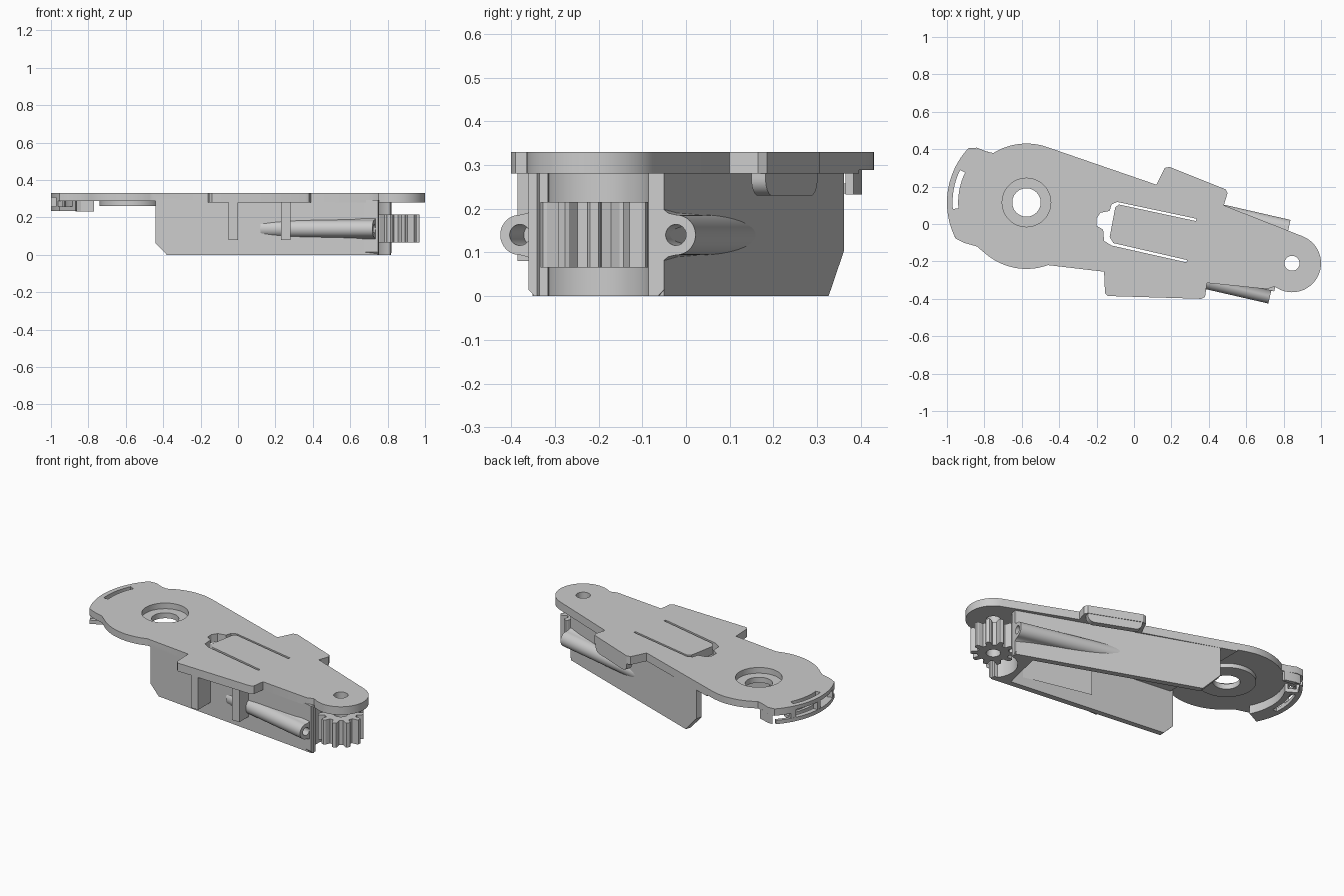
import bpy
import bmesh
from math import sin, cos, radians, pi
from mathutils import Matrix, Vector

cube = bpy.data.objects.get("Cube")
if cube:
    bpy.data.objects.remove(cube)

grey = bpy.data.materials.new("plain grey")
grey.use_nodes = True
GREY = (0.6, 0.6, 0.6, 1)
grey.diffuse_color = GREY
grey.node_tree.nodes["Principled BSDF"].inputs["Base Color"].default_value = GREY

TOP, UNDER = 0.33, 0.28
JOIN = 0.293  # parts below reach just into the plate
PIVOT, GEAR = (-0.575, 0.115), (0.845, -0.21)

# Slanted main axis: local x runs along the arm, local y across it
ARM = Matrix.Rotation(radians(-12.9), 4, 'Z')
# Profile plane across the arm: (across, up) extruded along the arm
ACROSS = ARM @ Matrix(((0, 0, 1, 0), (1, 0, 0, 0), (0, 1, 0, 0), (0, 0, 0, 1)))


def prism(name, pts, z0, z1, matrix=Matrix()):
    """Extrude a closed 2D profile from z0 to z1, then place it."""
    bm = bmesh.new()
    low = [bm.verts.new((x, y, z0)) for x, y in pts]
    high = [bm.verts.new((x, y, z1)) for x, y in pts]
    bm.faces.new(low)
    bm.faces.new(high)
    for i in range(len(pts)):
        j = (i + 1) % len(pts)
        bm.faces.new((low[i], low[j], high[j], high[i]))
    bmesh.ops.transform(bm, matrix=matrix, verts=bm.verts)
    bmesh.ops.recalc_face_normals(bm, faces=bm.faces)
    mesh = bpy.data.meshes.new(name)
    bm.to_mesh(mesh)
    bm.free()
    mesh.materials.append(grey)
    ob = bpy.data.objects.new(name, mesh)
    bpy.context.collection.objects.link(ob)
    return ob


def arc(c, r, a0, a1, n=24):
    angles = [radians(a0 + (a1 - a0) * i / n) for i in range(n + 1)]
    return [(c[0] + r * cos(a), c[1] + r * sin(a)) for a in angles]


def disc(name, c, r, z0, z1, matrix=Matrix()):
    return prism(name, arc(c, r, 0, 360, 48)[:-1], z0, z1, matrix)


def sector(name, r0, r1, a0, a1, z0, z1):
    return prism(name, arc(PIVOT, r1, a0, a1) + arc(PIVOT, r0, a1, a0), z0, z1)


def upright(start, end, side=1):
    """Frame of a vertical panel: x from start to end, y up, z to one side."""
    d = Vector((end[0] - start[0], end[1] - start[1], 0))
    n = d.normalized()
    m = Matrix(((n.x, 0, side * n.y, start[0]), (n.y, 0, -side * n.x, start[1]),
                (0, 1, 0, 0), (0, 0, 0, 1)))
    return m, d.length


def cut(ob, cutter):
    """Subtract the cutter and remove it."""
    cutter.hide_render = True
    mod = ob.modifiers.new("cut", 'BOOLEAN')
    mod.object, mod.operation, mod.solver = cutter, 'DIFFERENCE', 'EXACT'
    bpy.context.view_layer.objects.active = ob
    bpy.ops.object.modifier_apply(modifier=mod.name)
    bpy.data.objects.remove(cutter)


# Top plate: rounded ends joined by tapering sides with two side tabs
outline = arc(PIVOT, 0.425, 137, 207)
outline += [(-0.91, -0.1), (-0.84, -0.12)]
outline += arc((-0.575, 0.095), 0.335, 231, 290)
outline += [(-0.16, -0.255), (-0.155, -0.37), (-0.14, -0.385), (0.36, -0.4),
            (0.38, -0.39), (0.39, -0.315), (0.71, -0.348), (0.75, -0.335)]
outline += arc(GEAR, 0.155, 238, 428)
outline += [(0.48, 0.1), (0.5, 0.165), (0.49, 0.185), (0.19, 0.305),
            (0.165, 0.3), (0.12, 0.21)]
outline += arc((-0.575, 0.095), 0.335, 70, 122)
outline += [(-0.79, 0.388), (-0.84, 0.408)]
plate = prism("top_plate", outline, UNDER, TOP)
boss = disc("pivot_boss", PIVOT, 0.165, 0.262, JOIN)

# The pivot end is slightly thinner
cut(plate, prism("thinning_cutter", [(-1.1, -0.5), (-0.42, -0.5), (-0.42, 0.5),
                                     (-1.1, 0.5)], 0.2, 0.288))

# Tongue slot
slot = [(0.335, 0.028), (-0.09, 0.118), (-0.12, 0.105), (-0.13, 0.07),
        (-0.18, 0.06), (-0.2, 0.03), (-0.2, -0.01), (-0.165, -0.03),
        (-0.16, -0.09), (-0.12, -0.115), (0.28, -0.205), (0.285, -0.193),
        (-0.11, -0.102), (-0.13, -0.07), (-0.1, 0.09), (-0.08, 0.104), (0.33, 0.016)]
cut(plate, prism("slot_cutter", slot, 0.2, 0.4))

# Pivot bore with counterbore, gear shaft hole
for part in (plate, boss):
    cut(part, disc("bore_cutter", PIVOT, 0.076, 0.2, 0.4))
cut(plate, disc("counterbore_cutter", PIVOT, 0.13, 0.295, 0.4))
cut(plate, disc("shaft_cutter", GEAR, 0.04, 0.2, 0.4))

# Curved end guide: lower rail, inner wall and posts with windows between
rail = sector("end_rail", 0.33, 0.425, 150, 207, 0.235, 0.258)
for part in (plate, rail):
    cut(part, sector("arc_slot_cutter", 0.365, 0.395, 154, 185, 0.2, 0.4))
for a in (154, 179):
    cut(plate, sector("window_cutter", 0.38, 0.45, a, a + 21, 0.2, 0.306))
sector("end_inner_wall", 0.33, 0.348, 150, 207, 0.236, JOIN)
sector("end_rail_tip", 0.405, 0.424, 138, 152, 0.235, 0.258)
for a in (150, 175, 200):
    sector("end_post", 0.395, 0.424, a, a + 4, 0.25, JOIN)
prism("end_tab", [(-0.84, 0.375), (-0.77, 0.365), (-0.77, 0.383), (-0.84, 0.403),
                  (-0.87, 0.403)], 0.232, JOIN)

# Upright side walls, flush with the plate, with a 45 degree open-end corner
for name, start, end, chamfer, side in (
        ("front_wall", (0.745, -0.351), (-0.44, -0.219), 0.06, 1),
        ("back_wall", (0.815, -0.05), (-0.325, 0.362), 0.105, -1)):
    frame, length = upright(start, end, side)
    prism(name, [(0, 0), (length - chamfer, 0), (length, chamfer),
                 (length, JOIN), (0, JOIN)], 0, 0.035, frame)

# Gear housing end with a round pocket
housing = prism("gear_housing", [(-0.17, 0), (0.12, 0), (0.134, 0.015),
                                 (0.134, JOIN), (-0.184, JOIN),
                                 (-0.184, 0.015)], 0.69, 0.811, ACROSS)
cut(housing, disc("pocket_cutter", (0.871, -0.033), 0.144, -0.1, UNDER, ARM))

# Screw sleeves, flared at the root, that fade into the tapering walls
FLARE = [(0.018, 0.05), (0.028, 0.058), (0.036, 0.072), (0.045, 0.085)]
for name, v, s, end in (("front_sleeve", -0.208, -1, 0.795),
                        ("back_sleeve", 0.162, 1, 0.811)):
    pts = [(v - s * i, 0.14 - h) for i, h in reversed(FLARE)]
    pts += [(v + s * x, z) for x, z in arc((0, 0.14), 0.046, -90, 90)]
    pts += [(v - s * i, 0.14 + h) for i, h in FLARE]
    sleeve = prism(name, pts, 0.18, end, ACROSS)
    cut(sleeve, disc("screw_cutter", (v, 0.14), 0.024, 0.65, 0.9, ACROSS))

# Gear
TEETH = 10
teeth = []
for i in range(TEETH):
    for f, r in ((-0.3, 0.09), (-0.2, 0.12), (-0.12, 0.127),
                 (0.12, 0.127), (0.2, 0.12), (0.3, 0.09)):
        a = 2 * pi * (i + f) / TEETH
        teeth.append((GEAR[0] + r * cos(a), GEAR[1] + r * sin(a)))
gear = prism("gear", teeth, 0.065, 0.215)
cut(gear, disc("gear_bore_cutter", GEAR, 0.04, 0, 0.3))

# Two ribs under the front tab
for x in (-0.05, 0.23):
    prism("front_rib", [(x, -0.25), (x, -0.386), (x + 0.05, -0.386), (x + 0.05, -0.25)],
          0.08, JOIN)

# Rounded lip hanging from the back tab
frame, length = upright((0.488, 0.182), (0.192, 0.301), -1)
lip = [(0, JOIN)] + arc((0.04, 0.27), 0.04, 180, 270, 8)
lip += arc((length - 0.04, 0.27), 0.04, 270, 360, 8) + [(length, JOIN)]
prism("back_lip", lip, 0, 0.035, frame)

# Smooth the curved faces, keep the edges sharp
bpy.ops.object.select_all(action='DESELECT')
for ob in bpy.context.collection.objects:
    if ob.type == 'MESH' and ob.data.materials and ob.data.materials[0] == grey:
        ob.select_set(True)
        bpy.context.view_layer.objects.active = ob
bpy.ops.object.shade_smooth_by_angle(angle=radians(30))
